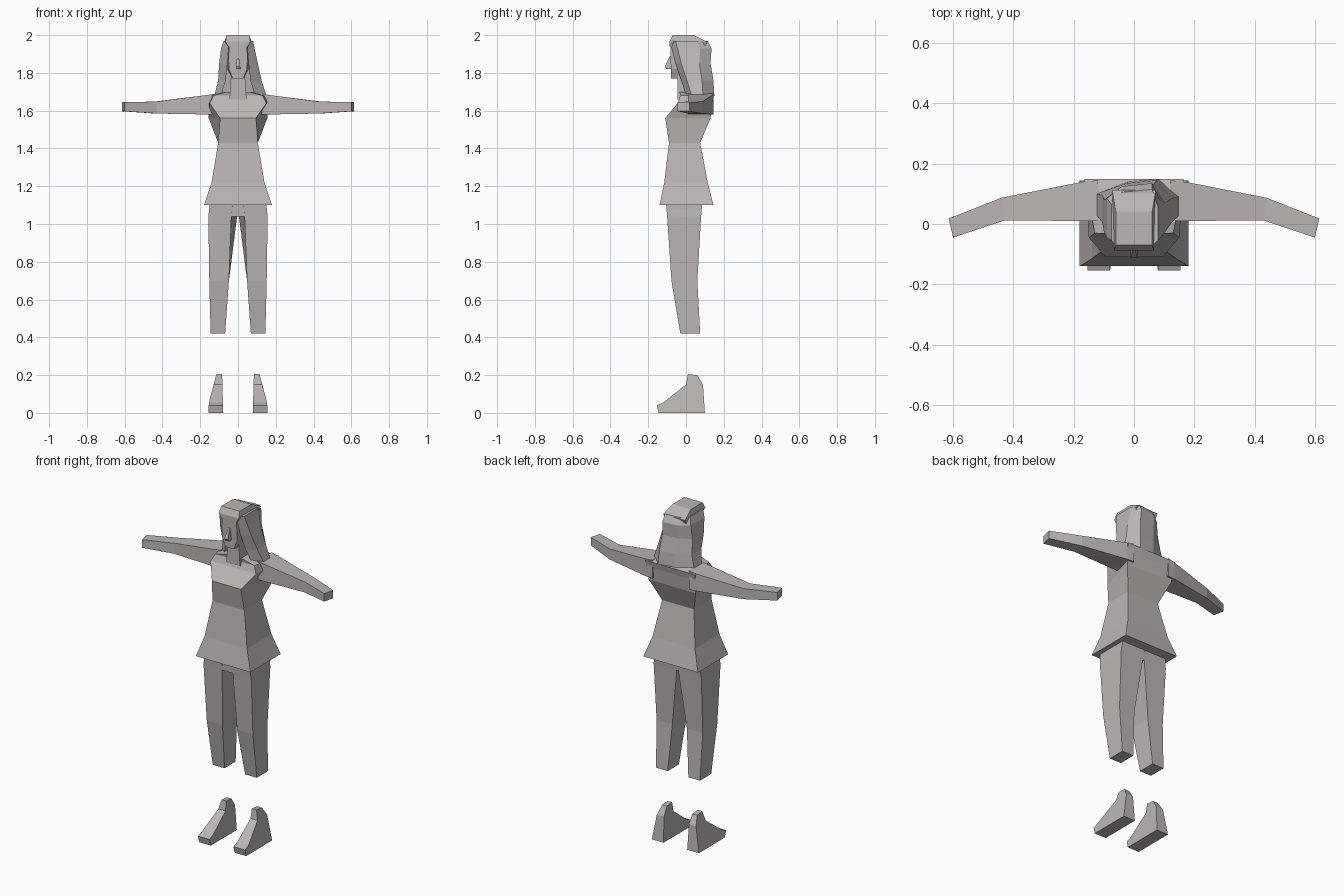
import bpy, bmesh
from mathutils import Vector

if "Cube" in bpy.data.objects:
    bpy.data.objects.remove(bpy.data.objects["Cube"], do_unlink=True)

grey = bpy.data.materials.new("warm grey")
grey.use_nodes = True
grey.diffuse_color = (0.5, 0.47, 0.46, 1)
grey.node_tree.nodes["Principled BSDF"].inputs["Base Color"].default_value = grey.diffuse_color


def loft(name, rings, side=1, cap=True):
    """Skin a list of point rings; side=-1 reflects the part in x."""
    bm = bmesh.new()
    loops = [[bm.verts.new(Vector((p[0] * side, p[1], p[2]))) for p in r] for r in rings]
    count = len(loops[0])
    for low, high in zip(loops, loops[1:]):
        for i in range(count):
            j = (i + 1) % count
            bm.faces.new((low[i], low[j], high[j], high[i]))
    if cap:
        bm.faces.new(loops[0])
        bm.faces.new(loops[-1])
    bmesh.ops.recalc_face_normals(bm, faces=bm.faces)
    mesh = bpy.data.meshes.new(name)
    bm.to_mesh(mesh)
    bm.free()
    mesh.materials.append(grey)
    obj = bpy.data.objects.new(name, mesh)
    bpy.context.collection.objects.link(obj)
    return obj


def trapezoid(z, front, back, y_front, y_back):
    """Symmetric level ring with separate front and back half widths."""
    return [(-front, y_front, z), (front, y_front, z), (back, y_back, z), (-back, y_back, z)]


def box_ring(z, x_in, x_out, y_front, y_back, back_in=None):
    back_in = x_in if back_in is None else back_in
    return [(x_in, y_front, z), (x_out, y_front, z), (x_out, y_back, z), (back_in, y_back, z)]


def arm_ring(x, z_low, z_high, y_front, y_back, skew=0):
    return [(x, y_front, z_low), (x + skew, y_back, z_low),
            (x + skew, y_back, z_high), (x, y_front, z_high)]


# Tunic with flared hem, bust and shoulders
loft("tunic", [trapezoid(*r) for r in (
    (1.10, .18, .18, -.14, .145),
    (1.22, .14, .14, -.115, .115),
    (1.43, .105, .105, -.09, .075),
    (1.56, .095, .155, -.11, .13),
    (1.64, .15, .16, -.045, .14),
    (1.68, .13, .165, -.03, .15),
    (1.70, .06, .08, -.035, .08))])

# Hips under the hem
loft("hips", [trapezoid(1.04, .155, .15, -.1, .08), trapezoid(1.12, .15, .15, -.105, .085)])

# Neck
loft("neck", [trapezoid(1.66, .045, .04, -.045, .04), trapezoid(1.82, .035, .035, -.045, .04)])

# Head tapering to the chin
loft("head", [trapezoid(*r) for r in (
    (1.77, .028, .03, -.08, -.03),
    (1.82, .048, .055, -.08, .03),
    (1.89, .05, .06, -.082, .06),
    (1.96, .045, .055, -.083, .06))])

# Wedge nose
loft("nose", [trapezoid(1.82, .012, .012, -.105, -.07),
              trapezoid(1.835, .011, .012, -.112, -.07),
              trapezoid(1.89, .004, .004, -.084, -.07)])


def hair_ring(z, left, right, opening, y_front, y_inner, y_back, ridge):
    """U-shaped level ring, open around the face and neck."""
    return [(-opening, y_front, z), (-left, y_front + .03, z), (-left, y_back - .05, z),
            (ridge - .1, y_back - .01, z), (ridge, y_back, z), (right, y_back - .06, z),
            (right, y_front + .03, z), (opening, y_front, z),
            (opening, y_inner, z), (-opening, y_inner, z)]


# Long hair, swept to one side, with a chamfered crown
loft("hair", [hair_ring(*r) for r in (
    (1.68, .125, .15, .09, .0, .05, .15, .08),
    (1.76, .105, .125, .065, -.025, .04, .145, .075),
    (1.85, .1, .105, .056, -.055, .03, .13, .065),
    (1.93, .09, .088, .05, -.075, .03, .135, .06),
    (1.97, .075, .08, .045, -.085, .03, .115, .06))])
loft("hair_crown", [trapezoid(1.94, .052, .07, -.088, .1),
                    trapezoid(1.965, .066, .072, -.088, .112),
                    trapezoid(2.0, .06, .06, -.07, .04)])

for label, side in (("left", 1), ("right", -1)):
    # Arm bending forward at the elbow
    loft(label + "_arm", [arm_ring(*r) for r in (
        (.12, 1.58, 1.69, .01, .145),
        (.17, 1.58, 1.682, .01, .14),
        (.43, 1.585, 1.648, .012, .087, .01),
        (.6, 1.597, 1.645, -.045, .018, .015))], side)

    # Trouser leg
    loft(label + "_leg", [box_ring(*r) for r in (
        (.42, .068, .145, -.03, .075),
        (.7, .048, .152, -.077, .06),
        (1.04, .035, .157, -.1, .08, .005),
        (1.1, .03, .15, -.105, .085, .005))], side)

    # Shoe: side profile skinned from the inner face to the outer face
    profile = [(-.145, 0), (.1, 0), (.09, .15), (.06, .2), (.01, .205), (0, .15),
               (-.12, .055), (-.155, .04)]
    inner = [(.078 + .03 * z, y, z) for y, z in profile]
    outer = [(.155 - max(0, z - .05) * .26, y, z) for y, z in profile]
    loft(label + "_shoe", [inner, outer], side)
